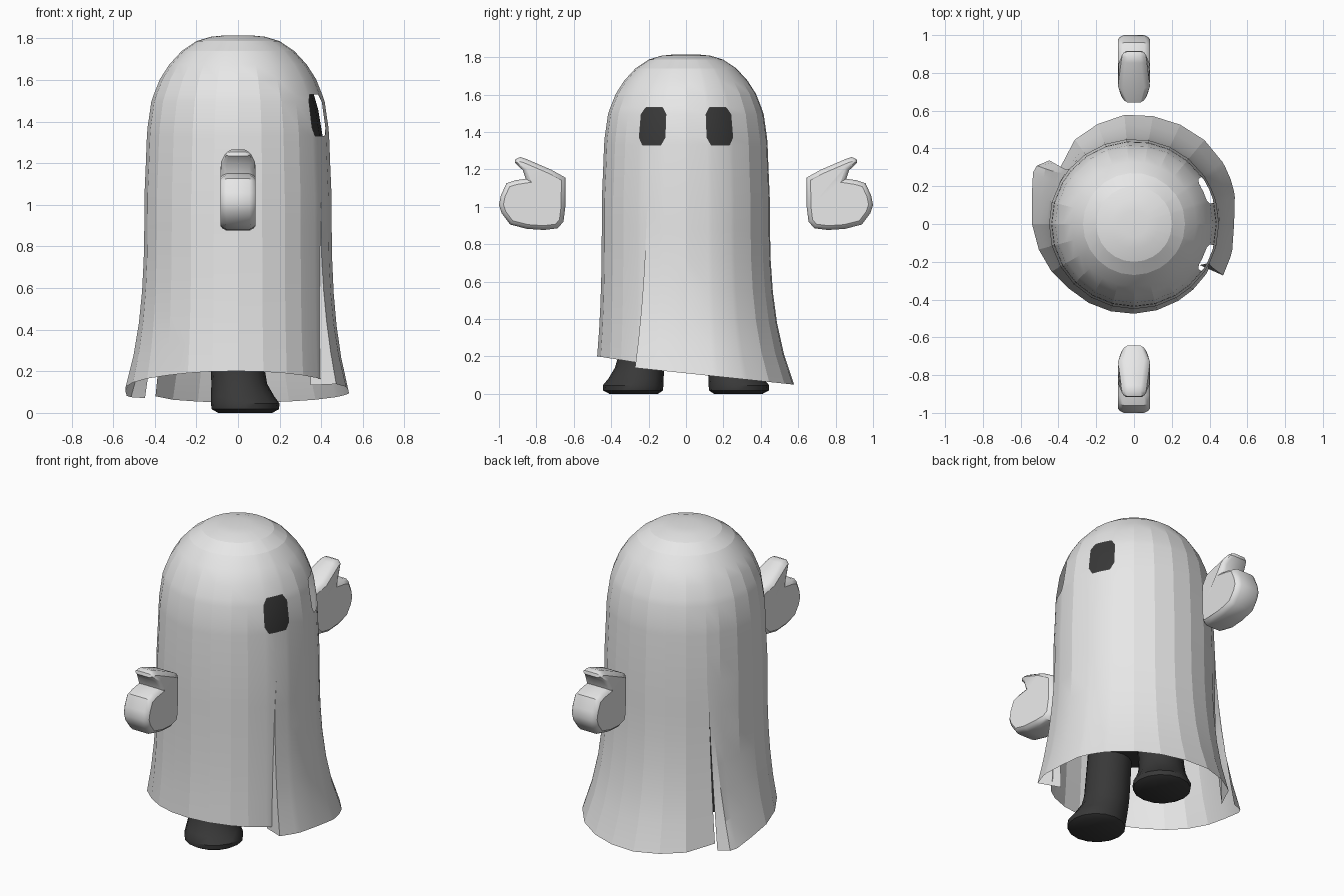
import bpy, bmesh, math
from mathutils import Vector

if "Cube" in bpy.data.objects:
    bpy.data.objects.remove(bpy.data.objects["Cube"])


def material(name, v):
    m = bpy.data.materials.new(name)
    m.diffuse_color = (v, v, v, 1)
    m.use_nodes = True
    m.node_tree.nodes["Principled BSDF"].inputs["Base Color"].default_value = m.diffuse_color
    return m


WHITE = material("sheet white", 0.8)
DARK = material("dark charcoal", 0.04)


def finish(bm, name, mat, smooth=None):
    me = bpy.data.meshes.new(name)
    bm.to_mesh(me)
    bm.free()
    ob = bpy.data.objects.new(name, me)
    bpy.context.collection.objects.link(ob)
    me.materials.append(mat)
    if smooth:
        bpy.context.view_layer.objects.active = ob
        ob.select_set(True)
        bpy.ops.object.shade_smooth_by_angle(angle=math.radians(smooth))
        ob.select_set(False)
    return ob


def polar(a, r, z):
    a = math.radians(a)
    return Vector((r * math.cos(a), r * math.sin(a), z))


def loft(name, rings, mat, n, smooth):
    """Stack of ellipses (cx, cy, rx, ry, z), capped at both ends."""
    bm = bmesh.new()
    loops = [[bm.verts.new((cx + rx * math.cos(2 * math.pi * i / n),
                            cy + ry * math.sin(2 * math.pi * i / n), z))
              for i in range(n)] for cx, cy, rx, ry, z in rings]
    for a, b in zip(loops, loops[1:]):
        for i in range(n):
            j = (i + 1) % n
            bm.faces.new((a[i], a[j], b[j], b[i]))
    bm.faces.new(loops[0][::-1])
    bm.faces.new(loops[-1])
    bmesh.ops.recalc_face_normals(bm, faces=bm.faces)
    return finish(bm, name, mat, smooth)


# Sheet: domed top profile (radius, z) down to the start of the two pleats
DOME = [(0.0, 1.815), (0.07, 1.814), (0.13, 1.808), (0.20, 1.787), (0.27, 1.74),
        (0.33, 1.675), (0.375, 1.605), (0.405, 1.53), (0.417, 1.495),
        (0.435, 1.37), (0.438, 1.33), (0.443, 1.2), (0.45, 1.04)]
LOWER = 6
# Eye hole limits: angle and height, with the corner cells as inner limits
EYE_A, EYE_A_IN, EYE_Z, EYE_Z_IN = (15, 35), (18, 32), (1.33, 1.53), (1.37, 1.495)

# Columns: (angle above, angle at hem, hem radius, flare power)
HEM_A = [(-27, 0.545), (0, 0.53), (20, 0.56), (45, 0.58), (95, 0.58), (130, 0.54), (140, 0.51)]
HEM_B = [(150, 0.60), (165, 0.56), (180, 0.54), (205, 0.51), (225, 0.485), (270, 0.475),
         (325, 0.465), (333, 0.46)]


def lookup(table, a):
    for (a0, r0), (a1, r1) in zip(table, table[1:]):
        if a <= a1:
            return r0 + (r1 - r0) * max(0, a - a0) / (a1 - a0)
    return table[-1][1]


far_angles = [-15, 0, 15, 18, 25, 32, 35, 50, 65, 80, 95, 110, 125]
near_angles = [150, 165, 180, 195, 210, 225, 240, 255, 270, 285, 300, 312, 325, 328]
far_panel = ([(-27, -32, 0.41, 0.6), (-27, -30, 0.545, 2.2), (-18, -19, 0.54, 3)]
             + [(a, a, lookup(HEM_A, a), 3) for a in far_angles]
             + [(140, 144, 0.49, 3)])
near_panel = ([(140, 143, 0.56, 1.5), (140, 149, 0.60, 2)]
              + [(a, a + (3 if a == 150 else 0), lookup(HEM_B, a), 3) for a in near_angles]
              + [(333, 330, 0.46, 3)])

bm = bmesh.new()
for panel, hem in ((far_panel, lambda y: 0.11 - 0.105 * y),
                   (near_panel, lambda y: 0.125 - 0.16 * y)):
    grid = []
    for base, end, radius, power in panel:
        col = [bm.verts.new(polar(base, r, z)) for r, z in DOME]
        z_hem = hem(radius * math.sin(math.radians(end)))
        for k in range(1, LOWER + 1):
            s = k / LOWER
            col.append(bm.verts.new(polar(base + (end - base) * s ** 0.6,
                                          0.45 + (radius - 0.45) * s ** power,
                                          1.04 + (z_hem - 1.04) * s)))
        grid.append(col)
    for i in range(len(panel) - 1):
        angles = [(p[0] + 180) % 360 - 180 for p in panel[i:i + 2]]
        mid = abs(sum(angles) / 2)
        for j in range(len(grid[0]) - 1):
            quad = [grid[i][j], grid[i][j + 1], grid[i + 1][j + 1], grid[i + 1][j]]
            zc = sum(v.co.z for v in quad) / 4
            # Leave out the eye cells, keeping half of each corner cell
            if (EYE_A[0] < mid < EYE_A[1] and angles[0] * angles[1] > 0
                    and EYE_Z[0] < zc < EYE_Z[1]):
                side = not EYE_A_IN[0] < mid < EYE_A_IN[1]
                end_row = not EYE_Z_IN[0] < zc < EYE_Z_IN[1]
                if side and end_row:
                    outer_col = (abs(angles[0]) in EYE_A)
                    top = zc > 1.43
                    k = (0 if top else 1) if outer_col else (3 if top else 2)
                    bm.faces.new((quad[k - 1], quad[k], quad[(k + 1) % 4]))
                continue
            bm.faces.new(quad)
bmesh.ops.remove_doubles(bm, verts=bm.verts, dist=0.0005)
bmesh.ops.recalc_face_normals(bm, faces=bm.faces)
finish(bm, "sheet", WHITE, 12)

# Dark body under the sheet
BODY = [(0.22, 0.42), (0.28, 0.5), (0.32, 0.65), (0.38, 0.95), (0.405, 1.2), (0.405, 1.34),
        (0.385, 1.46), (0.35, 1.58), (0.29, 1.68), (0.2, 1.75), (0.08, 1.785)]
loft("body", [(0, 0, r, r, z) for r, z in BODY], DARK, 24, 40)

# Legs with flared feet
for side, label in ((-1, "right"), (1, "left")):
    LEG = [(0.035, 0.28, 0.13, 0.13, 0.0), (0.035, 0.283, 0.162, 0.16, 0.018),
           (0.035, 0.283, 0.165, 0.162, 0.045), (0.022, 0.268, 0.152, 0.148, 0.08),
           (0.006, 0.248, 0.134, 0.132, 0.14), (0, 0.237, 0.13, 0.125, 0.2),
           (0, 0.2, 0.125, 0.12, 0.55)]
    loft(label + "_leg", [(cx, side * cy, rx, ry, z) for cx, cy, rx, ry, z in LEG], DARK, 16, 45)

# Floating mitten hands with raised thumbs: outline in y and z
MITT = [(0.643, 1.155), (0.72, 1.198), (0.853, 1.255), (0.885, 1.266), (0.912, 1.255),
        (0.915, 1.235), (0.872, 1.195), (0.857, 1.15), (0.91, 1.142), (0.96, 1.126),
        (0.99, 1.06), (1.0, 1.01), (0.985, 0.965), (0.94, 0.905), (0.85, 0.882),
        (0.76, 0.876), (0.687, 0.885), (0.655, 0.92), (0.645, 1.0)]
for side, label in ((-1, "right"), (1, "left")):
    bm = bmesh.new()
    face = bm.faces.new([bm.verts.new((-0.055, side * y, z)) for y, z in MITT])
    out = bmesh.ops.extrude_face_region(bm, geom=[face])
    for v in out["geom"]:
        if isinstance(v, bmesh.types.BMVert):
            v.co.x = 0.055
    bmesh.ops.recalc_face_normals(bm, faces=bm.faces)
    # Rounded edges on both flat sides
    for thickness, depth in ((0.01, 0.02), (0.013, 0.01)):
        caps = [f for f in bm.faces if len(f.verts) > 4]
        bmesh.ops.inset_region(bm, faces=caps, thickness=thickness, depth=depth,
                               use_even_offset=True)
    # Narrower towards the wrist and the thumb tip
    for v in bm.verts:
        wrist = max(0, 0.72 - abs(v.co.y)) / 0.08
        tip = max(0, v.co.z - 1.2) / 0.066
        v.co.x *= 1 - 0.4 * min(1, max(wrist, tip))
    bmesh.ops.recalc_face_normals(bm, faces=bm.faces)
    finish(bm, label + "_hand", WHITE, 35)
